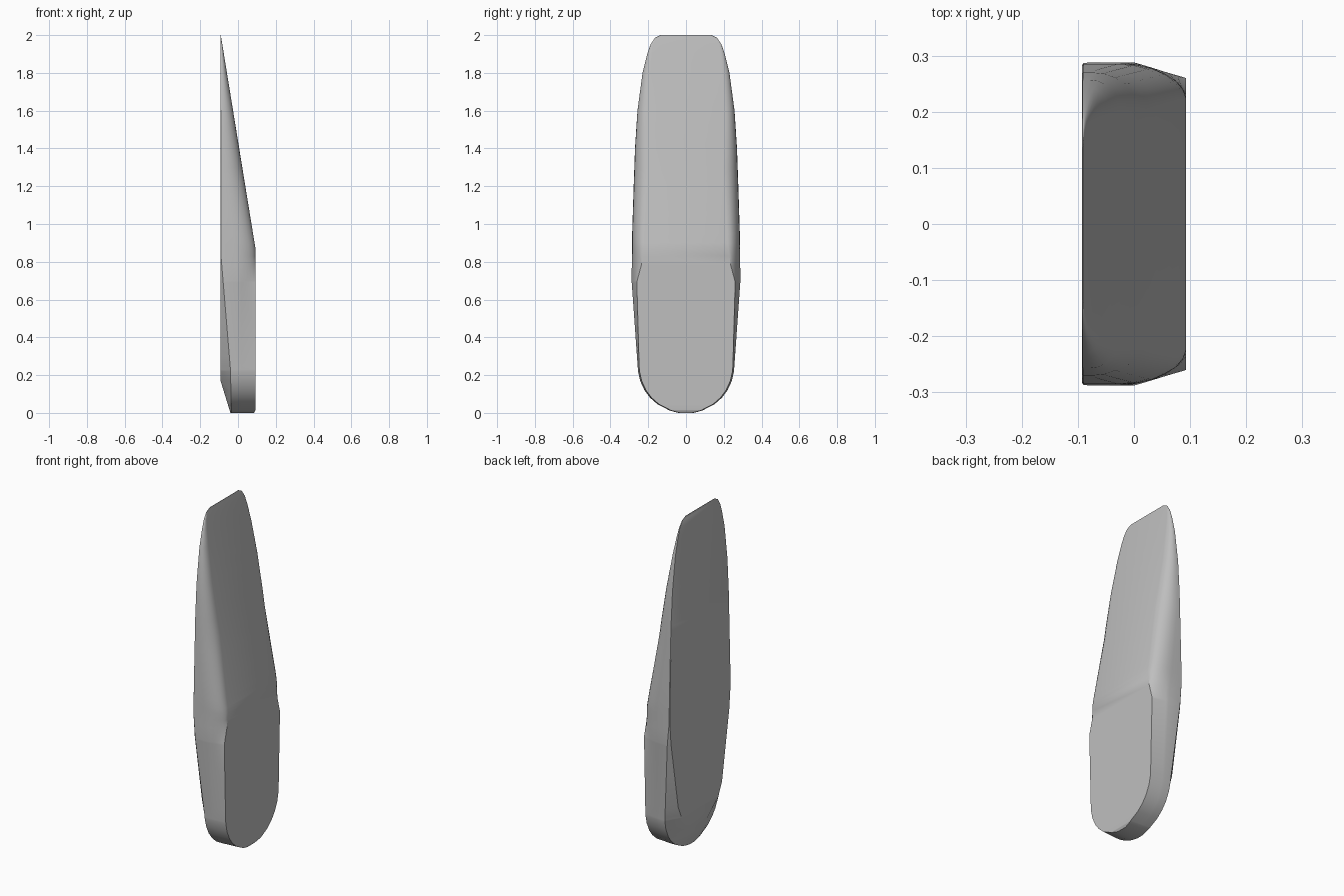
import bpy
import bmesh
import math

cube = bpy.data.objects.get("Cube")
if cube:
    bpy.data.objects.remove(cube, do_unlink=True)

# Profiles along the height: (height, value)
WIDTH = [(0, .04), (.012, .085), (.045, .15), (.08, .19), (.12, .22), (.17, .243),
         (.22, .254), (.7, .288), (.95, .285), (1.2, .277), (1.4, .27), (1.6, .257),
         (1.8, .23), (1.9, .205), (1.95, .188), (1.985, .165), (2, .135)]
BACK_X = [(0, -.04), (.17, -.0925), (2, -.0925)]
FRONT_X = [(0, .085), (.015, .0925), (.87, .0925), (2, -.091)]
BACK_INSET = [(0, .02), (.12, .14), (.17, .14), (.22, .085), (.3, .055), (.83, .003), (2, .002)]
CREASE_X = [(0, -.035), (.23, -.04), (.83, -.09), (2, -.092)]
SHOULDER_X = [(0, 0), (.7, 0), (.87, -.02), (1.3, -.07), (2, -.0915)]
FRONT_INSET = [(0, .008), (.25, .008), (.69, .027), (.78, .05), (.9, .065),
               (1.3, .075), (1.8, .04), (2, .005)]
ROUNDNESS = [(0, 0), (.69, 0), (.78, .6), (.9, 1), (2, 1)]
ARC_STEPS = 6


def at(table, z):
    """Linear interpolation in a height table."""
    for (z0, v0), (z1, v1) in zip(table, table[1:]):
        if z <= z1:
            return v0 + (v1 - v0) * (z - z0) / (z1 - z0)
    return table[-1][1]


def section(z):
    """Closed horizontal section, mirrored across the middle."""
    w, front = at(WIDTH, z), at(FRONT_X, z)
    shoulder, inset = at(SHOULDER_X, z), at(FRONT_INSET, z)
    half = [(at(BACK_X, z), w - at(BACK_INSET, z)), (at(CREASE_X, z), w)]
    for i in range(ARC_STEPS + 1):
        f, r = i / ARC_STEPS, at(ROUNDNESS, z)
        a = f * math.pi / 2
        along = f + (math.sin(a) - f) * r
        inward = f + (1 - math.cos(a) - f) * r
        half.append((shoulder + (front - shoulder) * along, w - inset * inward))
    return [(x, y, z) for x, y in half] + [(x, -y, z) for x, y in reversed(half)]


# Blade body lofted through all the heights
heights = sorted({z for t in (WIDTH, BACK_X, FRONT_X, BACK_INSET, FRONT_INSET, CREASE_X)
                  for z, _ in t} | {.5, 1.05, 1.5, 1.7})
bm = bmesh.new()
rings = [[bm.verts.new(p) for p in section(z)] for z in heights]
for low, high in zip(rings, rings[1:]):
    for i in range(len(low)):
        j = (i + 1) % len(low)
        bm.faces.new((low[i], low[j], high[j], high[i]))
bm.faces.new(rings[0])
bm.faces.new(rings[-1])
bmesh.ops.recalc_face_normals(bm, faces=bm.faces)
mesh = bpy.data.meshes.new("blade_body")
bm.to_mesh(mesh)
bm.free()
blade = bpy.data.objects.new("blade_body", mesh)
bpy.context.collection.objects.link(blade)

# Plain grey finish
grey = bpy.data.materials.new("light_grey")
grey.use_nodes = True
colour = (.52, .52, .52, 1)
grey.diffuse_color = colour
grey.node_tree.nodes["Principled BSDF"].inputs["Base Color"].default_value = colour
mesh.materials.append(grey)

bpy.ops.object.select_all(action="DESELECT")
blade.select_set(True)
bpy.context.view_layer.objects.active = blade
bpy.ops.object.shade_smooth_by_angle(angle=math.radians(32))
